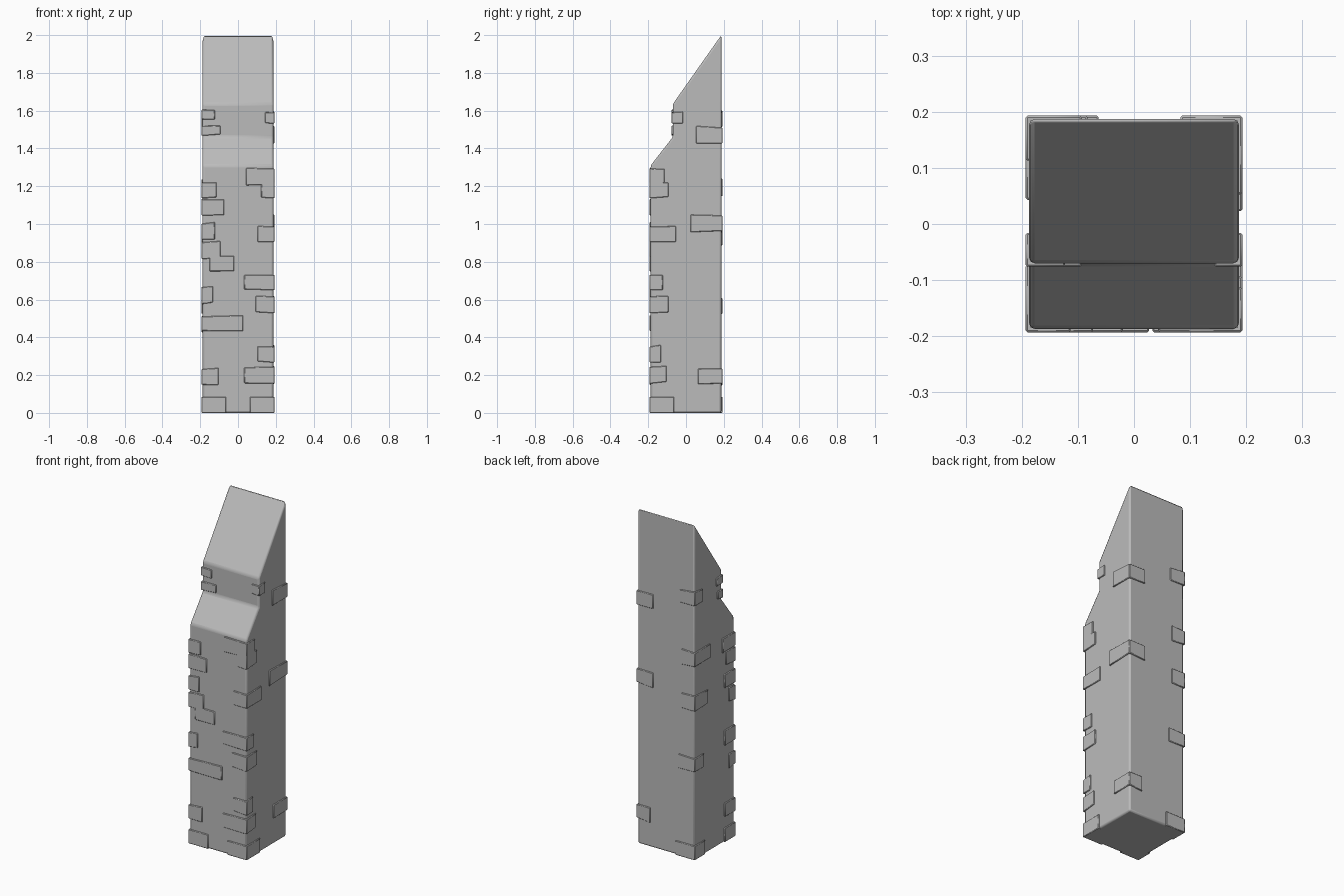
import bpy
import bmesh
from mathutils import Vector
import random

random.seed(4)
if "Cube" in bpy.data.objects:
    bpy.data.objects.remove(bpy.data.objects["Cube"], do_unlink=True)

HALF = 0.187      # half width of the shaft
OUT = 0.193       # outer face of the corner bricks
NOTCH = -0.07     # front wall of the upper step

stone = bpy.data.materials.new("grey stone")
stone.use_nodes = True
colour = (0.5, 0.5, 0.5, 1)
stone.diffuse_color = colour
stone.node_tree.nodes["Principled BSDF"].inputs["Base Color"].default_value = colour


def finish(name, bm, bevel, segments):
    """Turn a bmesh into a bevelled, shaded object."""
    bmesh.ops.recalc_face_normals(bm, faces=bm.faces)
    mesh = bpy.data.meshes.new(name)
    bm.to_mesh(mesh)
    bm.free()
    mesh.materials.append(stone)
    obj = bpy.data.objects.new(name, mesh)
    bpy.context.collection.objects.link(obj)
    mod = obj.modifiers.new("worn edges", "BEVEL")
    mod.width = bevel
    mod.segments = segments
    mod.limit_method = "ANGLE"
    bpy.ops.object.select_all(action="DESELECT")
    obj.select_set(True)
    bpy.context.view_layer.objects.active = obj
    bpy.ops.object.shade_smooth_by_angle()
    return obj


# Shaft: side profile with two sloping shoulders, extruded across the width
profile = [(-HALF, 0), (-HALF, 1.31), (NOTCH, 1.46), (NOTCH, 1.635), (HALF, 2), (HALF, 0)]
bm = bmesh.new()
side = bm.faces.new([bm.verts.new((-HALF, y, z)) for y, z in profile])
result = bmesh.ops.extrude_face_region(bm, geom=[side])
moved = [v for v in result["geom"] if isinstance(v, bmesh.types.BMVert)]
bmesh.ops.translate(bm, verts=moved, vec=Vector((2 * HALF, 0, 0)))
finish("stone_shaft", bm, 0.01, 2)


def brick(name, x_range, y_range, z, height):
    """A block sunk into the shaft with slightly uneven corners."""
    bm = bmesh.new()
    bmesh.ops.create_cube(bm, size=1)
    for v in bm.verts:
        x = x_range[v.co.x > 0]
        y = y_range[v.co.y > 0]
        level = z + height * (v.co.z > 0)
        if z > 0:
            level += random.uniform(-0.006, 0.006)
        v.co = (x, y, level)
    finish(name, bm, 0.003, 1)


def corner_bricks(name, sx, front, rows, height=0.085):
    """Bricks wrapped round one corner; rows hold height, x arm and y arm."""
    sy = 1 if front > 0 else -1
    for z, arm_x, arm_y in rows:
        xs = sorted((sx * OUT, sx * (OUT - arm_x)))
        ys = sorted((front, front - sy * arm_y))
        brick(name, xs, ys, z, height)


corner_bricks("front_left_brick", 1, -OUT, [
    (0, 0.13, 0.13), (0.16, 0.16, 0.09), (0.27, 0.09, 0.06), (0.53, 0.1, 0.1),
    (0.65, 0.16, 0.07), (0.9, 0.09, 0.14), (1.14, 0.07, 0.1), (1.21, 0.15, 0.08)])
corner_bricks("front_right_brick", -1, -OUT, [
    (0, 0.13, 0.1), (0.15, 0.09, 0.1), (0.43, 0.22, 0.06), (0.58, 0.06, 0.1),
    (0.82, 0.1, 0.06), (0.92, 0.07, 0.1), (1.05, 0.12, 0.09), (1.14, 0.08, 0.12)])
corner_bricks("back_left_brick", 1, OUT, [
    (0.15, 0.09, 0.13), (0.96, 0.11, 0.17), (1.43, 0.11, 0.14)])
corner_bricks("back_right_brick", -1, OUT, [
    (0, 0.13, 0.1), (0.52, 0.11, 0.09), (0.89, 0.09, 0.13),
    (1.15, 0.09, 0.15), (1.51, 0.1, 0.08)])

# Thin bricks on the upper step
corner_bricks("step_left_brick", 1, NOTCH - 0.006, [(1.53, 0.05, 0.06)], 0.06)
corner_bricks("step_right_brick", -1, NOTCH - 0.006,
              [(1.47, 0.1, 0.05), (1.55, 0.07, 0.06)], 0.055)

# Single brick set in the front wall
brick("front_wall_brick", (-0.15, -0.02), (-OUT, -0.15), 0.75, 0.08)
